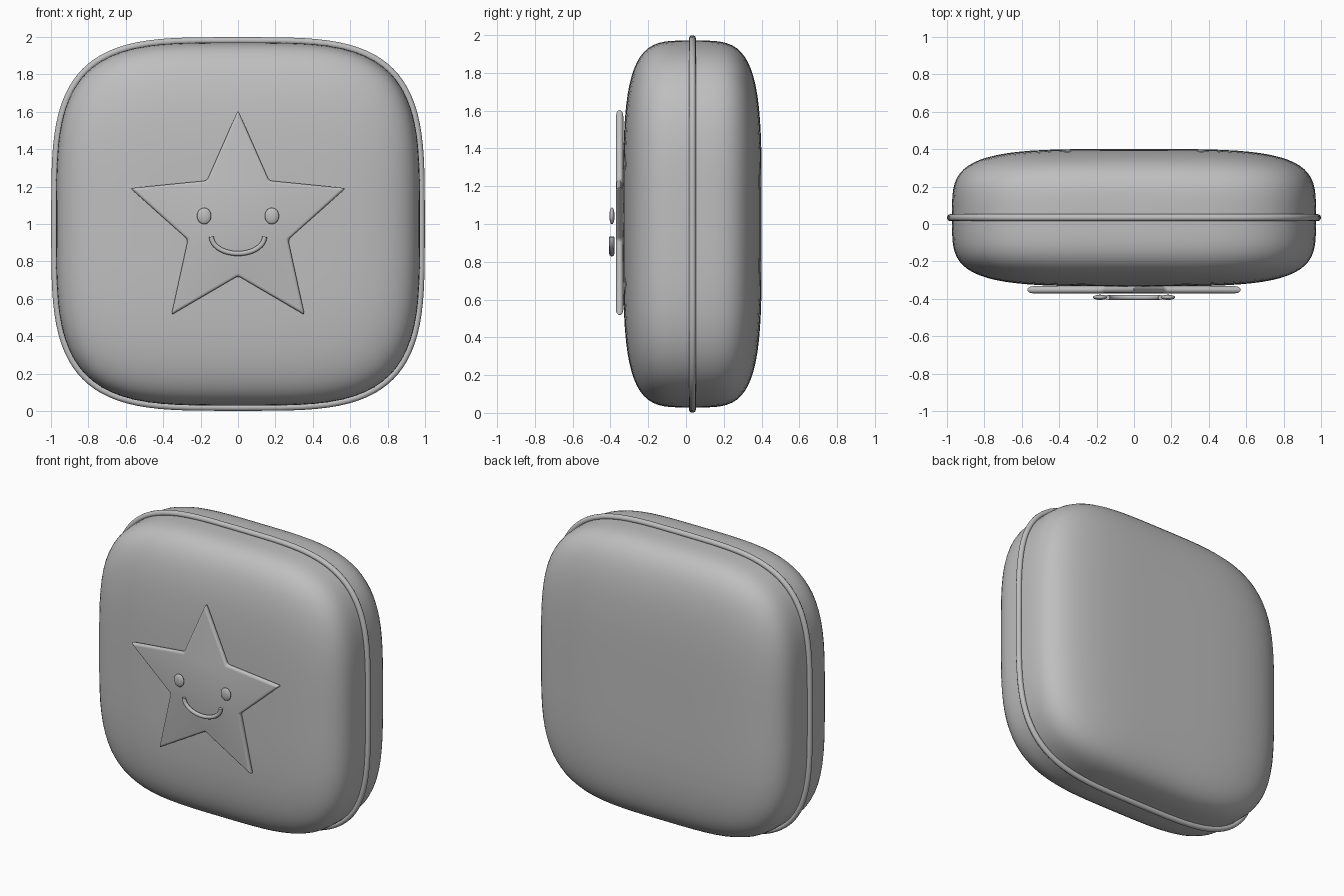
import bpy, bmesh
from math import sin, cos, pi, radians, copysign
from mathutils import Matrix

cube = bpy.data.objects.get("Cube")
if cube:
    bpy.data.objects.remove(cube, do_unlink=True)

SEAM_Y = 0.034

grey = bpy.data.materials.new("soft grey")
colour = (0.52, 0.52, 0.52, 1)
grey.diffuse_color = colour
grey.use_nodes = True
grey.node_tree.nodes["Principled BSDF"].inputs["Base Color"].default_value = colour


def add_object(name, data):
    data.materials.append(grey)
    ob = bpy.data.objects.new(name, data)
    bpy.context.scene.collection.objects.link(ob)
    return ob


def add_mesh(name, bm, angle=40):
    bmesh.ops.recalc_face_normals(bm, faces=bm.faces)
    mesh = bpy.data.meshes.new(name)
    bm.to_mesh(mesh)
    bm.free()
    ob = add_object(name, mesh)
    bpy.ops.object.select_all(action='DESELECT')
    ob.select_set(True)
    bpy.context.view_layer.objects.active = ob
    bpy.ops.object.shade_smooth_by_angle(angle=radians(angle))
    return ob


def add_tube(name, points, radius, closed=False):
    curve = bpy.data.curves.new(name, 'CURVE')
    curve.dimensions = '3D'
    curve.bevel_depth = radius
    curve.bevel_resolution = 3
    curve.use_fill_caps = not closed
    spline = curve.splines.new('POLY')
    spline.points.add(len(points) - 1)
    for target, p in zip(spline.points, points):
        target.co = (*p, 1)
    spline.use_cyclic_u = closed
    return add_object(name, curve)


# Pillow-shaped case: a gridded cube pulled onto a rounded-square form
bm = bmesh.new()
bmesh.ops.create_cube(bm, size=2)
bmesh.ops.subdivide_edges(bm, edges=bm.edges[:], cuts=23, use_grid_fill=True)
P, Q = 3.8, 4.1
for v in bm.verts:
    x, y, z = (abs(c) for c in v.co)
    v.co /= ((x**P + z**P)**(Q / P) + y**Q)**(1 / Q)
    v.co = (v.co.x * 0.973, v.co.y * 0.367 + SEAM_Y, v.co.z * 0.971 + 1)
add_mesh("case_body", bm)


# Piping around the seam
def rounded(c):
    return copysign(abs(c)**(2 / 3.8), c)


steps = 96
ring = [(0.981 * rounded(cos(t)), SEAM_Y, 1 + 0.981 * rounded(sin(t)))
        for t in (2 * pi * i / steps for i in range(steps))]
add_tube("seam_piping", ring, 0.019, closed=True)

# Star plaque with softened edges
bm = bmesh.new()
verts = []
for i in range(10):
    r = 0.282 if i % 2 else 0.606
    a = pi / 2 + i * pi / 5
    verts.append(bm.verts.new((r * cos(a), -0.332, 1.004 + r * sin(a))))
face = bm.faces.new(verts)
extruded = bmesh.ops.extrude_face_region(bm, geom=[face], use_keep_orig=True)
for v in extruded["geom"]:
    if isinstance(v, bmesh.types.BMVert):
        v.co.y = -0.371
bmesh.ops.recalc_face_normals(bm, faces=bm.faces)
bmesh.ops.bevel(bm, geom=bm.edges[:], offset=0.016, segments=3,
                profile=0.5, affect='EDGES')
add_mesh("star_plaque", bm)

# Eyes
for side, name in ((1, "left_eye"), (-1, "right_eye")):
    bm = bmesh.new()
    place = Matrix.Translation((side * 0.181, -0.392, 1.043))
    bmesh.ops.create_uvsphere(bm, u_segments=24, v_segments=14, radius=1,
                              matrix=place @ Matrix.Diagonal((0.038, 0.014, 0.044, 1)))
    add_mesh(name, bm)

# Smile
arc = [(0.142 * cos(t), -0.393, 0.932 + 0.09 * sin(t))
       for t in (pi + pi * i / 24 for i in range(25))]
add_tube("smile", arc, 0.0135)
